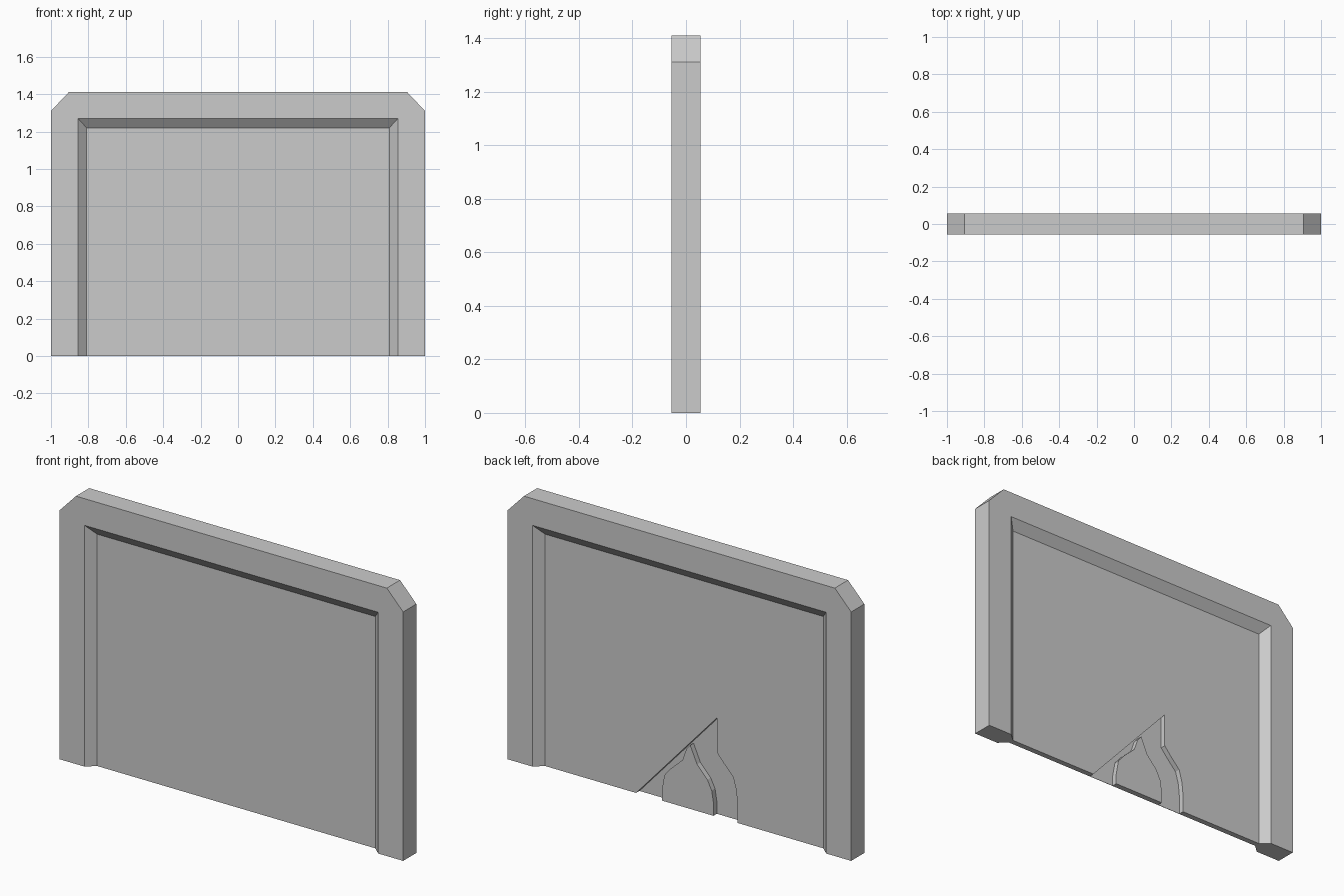
import bpy, bmesh

if "Cube" in bpy.data.objects:
    bpy.data.objects.remove(bpy.data.objects["Cube"])

HALF_T = 0.055      # half thickness of the slab
DEPTH = 0.04        # depth of the recess on each face
BEVEL = 0.045       # width of the sloped recess edge


def loft(name, ring_a, y_a, ring_b, y_b):
    """Closed solid between two (x, z) outlines at two depths."""
    bm = bmesh.new()
    a = [bm.verts.new((x, y_a, z)) for x, z in ring_a]
    b = [bm.verts.new((x, y_b, z)) for x, z in ring_b]
    bm.faces.new(a)
    bm.faces.new(b[::-1])
    n = len(a)
    for i in range(n):
        j = (i + 1) % n
        bm.faces.new((a[i], b[i], b[j], a[j]))
    bmesh.ops.recalc_face_normals(bm, faces=bm.faces)
    me = bpy.data.meshes.new(name)
    bm.to_mesh(me)
    bm.free()
    ob = bpy.data.objects.new(name, me)
    bpy.context.collection.objects.link(ob)
    return ob


def cut(target, cutter):
    """Subtract the cutter from the target and remove it."""
    mod = target.modifiers.new(cutter.name, 'BOOLEAN')
    mod.operation = 'DIFFERENCE'
    mod.solver = 'EXACT'
    mod.object = cutter
    bpy.context.view_layer.objects.active = target
    bpy.ops.object.modifier_apply(modifier=mod.name)
    bpy.data.objects.remove(cutter)


def opening(grow):
    """Recess outline, open at the bottom; grow = offset from the floor outline."""
    x, z = 0.81 + grow, 1.22 + grow * 1.1
    return [(-x, -0.1), (x, -0.1), (x, z), (-x, z)]


# Slab with two clipped top corners
outline = [(-1, 0), (1, 0), (1, 1.31), (0.905, 1.41), (-0.905, 1.41), (-1, 1.31)]
panel = loft("framed_panel", outline, -HALF_T, outline, HALF_T)

# Sloped-edge recess on the front and back
over = 0.02
for side in (-1, 1):
    cut(panel, loft("recess_cutter",
                    opening(0), side * (HALF_T - DEPTH),
                    opening(BEVEL * (1 + over / DEPTH)), side * (HALF_T + over)))

# Shallow engraved shape at the bottom of the back, around an arched island
outer = [(0.28, -0.03), (0.28, 0), (-0.19, 0.52), (-0.19, 0.34), (-0.228, 0.295),
         (-0.285, 0.235), (-0.303, 0.17), (-0.31, 0.10), (-0.31, -0.03)]
island = [(-0.17, -0.03), (-0.17, 0.07), (-0.16, 0.13), (-0.135, 0.18),
          (-0.075, 0.245), (-0.035, 0.335), (-0.013, 0.31), (0.01, 0.245),
          (0.08, 0.18), (0.115, 0.138), (0.13, 0.055), (0.13, -0.03)]
shape = outer + island
floor = HALF_T - DEPTH
cut(panel, loft("engraving_cutter", shape, floor - 0.028, shape, floor + 0.02))
